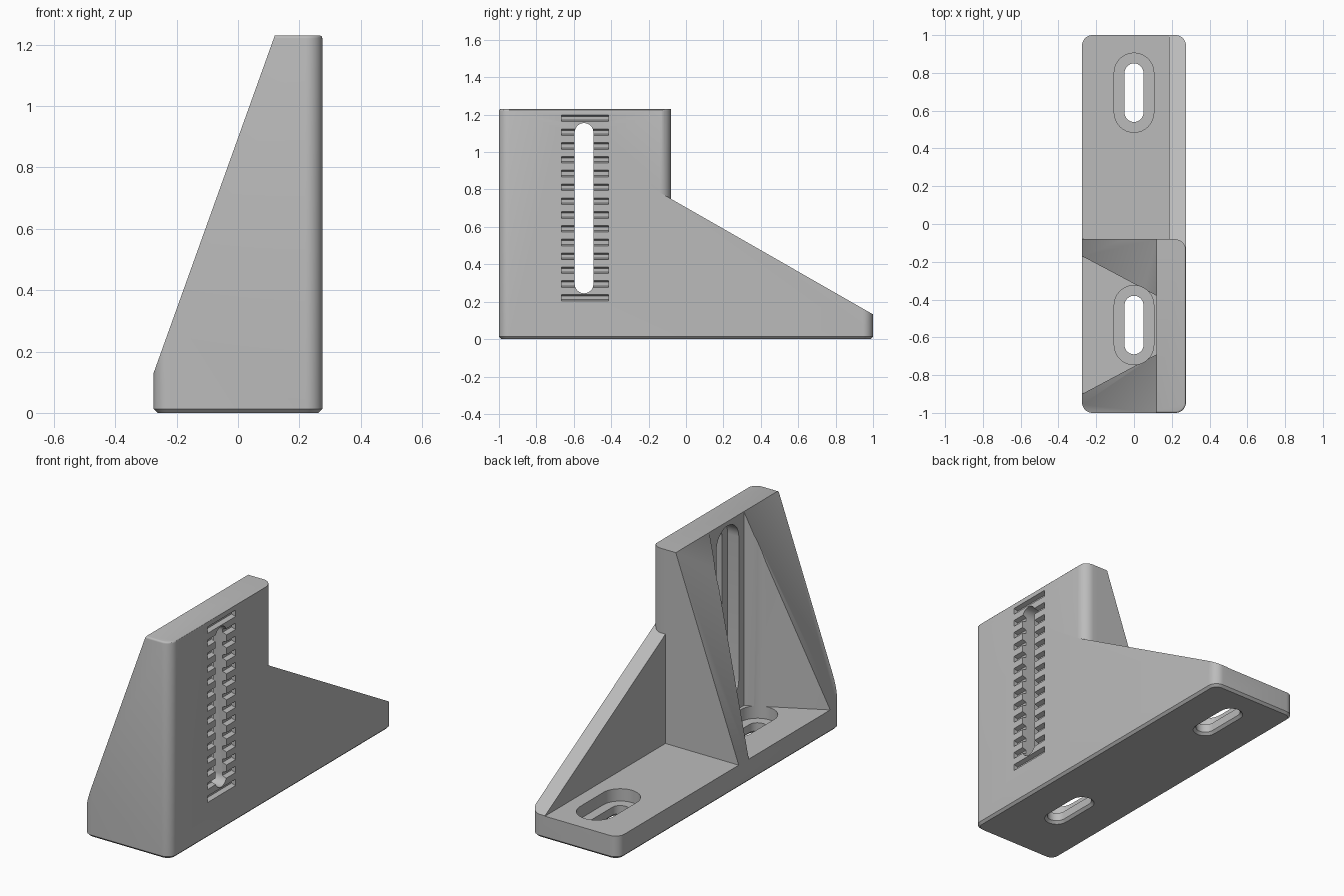
import bpy, bmesh
from math import cos, sin, pi, radians

if "Cube" in bpy.data.objects:
    bpy.data.objects.remove(bpy.data.objects["Cube"])

grey = bpy.data.materials.new("light_grey")
grey.use_nodes = True
grey.diffuse_color = (0.5, 0.5, 0.5, 1)
grey.node_tree.nodes["Principled BSDF"].inputs["Base Color"].default_value = (0.5, 0.5, 0.5, 1)

# Points map to the extrusion axis named by the key
ORDER = {"x": lambda a, b, c: (c, a, b),
         "y": lambda a, b, c: (a, c, b),
         "z": lambda a, b, c: (a, b, c)}


def prism(name, points, low, high, axis="z"):
    """Extrude a closed outline between two positions along an axis."""
    bm = bmesh.new()
    ends = [[bm.verts.new(ORDER[axis](a, b, c)) for a, b in points] for c in (low, high)]
    for ring in ends:
        bm.faces.new(ring)
    n = len(points)
    for i in range(n):
        j = (i + 1) % n
        bm.faces.new((ends[0][i], ends[0][j], ends[1][j], ends[1][i]))
    bmesh.ops.recalc_face_normals(bm, faces=bm.faces)
    mesh = bpy.data.meshes.new(name)
    bm.to_mesh(mesh)
    bm.free()
    obj = bpy.data.objects.new(name, mesh)
    bpy.context.collection.objects.link(obj)
    mesh.materials.append(grey)
    return obj


def arc(cx, cy, r, start, steps=8, sweep=pi / 2):
    return [(cx + r * cos(start + sweep * i / steps), cy + r * sin(start + sweep * i / steps))
            for i in range(steps + 1)]


def rect(a0, a1, b0, b1):
    return [(a0, b0), (a1, b0), (a1, b1), (a0, b1)]


def stadium(cx, cy, r, half):
    """Slot outline, long along the second coordinate."""
    return arc(cx, cy + half, r, 0, 16, pi) + arc(cx, cy - half, r, pi, 16, pi)


def bevel_ring(obj, z, width, segments):
    bm = bmesh.new()
    bm.from_mesh(obj.data)
    edges = [e for e in bm.edges if all(abs(v.co.z - z) < 1e-4 for v in e.verts)]
    bmesh.ops.bevel(bm, geom=edges, offset=width, segments=segments, profile=0.5,
                    affect="EDGES")
    bm.to_mesh(obj.data)
    bm.free()


W, TOP, FLOOR, R = 0.275, 1.23, 0.13, 0.055
SLOT_Y, SLOT_R = -0.545, 0.05

# Body: rounded footprint extruded to full height
outline = []
for sx, sy, start in ((1, 1, 0), (-1, 1, pi / 2), (-1, -1, pi), (1, -1, 1.5 * pi)):
    outline += arc(sx * (W - R), sy * (1 - R), R, start)
body = prism("angle_bracket", outline, 0, TOP)
bevel_ring(body, 0, 0.013, 1)
bevel_ring(body, TOP, 0.01, 3)


def carve(cutter):
    cutter.hide_render = True
    mod = body.modifiers.new("carve", "BOOLEAN")
    mod.operation, mod.solver, mod.object = "DIFFERENCE", "EXACT", cutter
    bpy.context.view_layer.objects.active = body
    bpy.ops.object.modifier_apply(modifier=mod.name)
    bpy.data.objects.remove(cutter)


# Sloping edge of the two gussets
slope = (TOP - FLOOR) / (0.12 + W)
carve(prism("gusset_slope", [(x, FLOOR + slope * (x + W)) for x in (-0.5, 0.2)] + [(-0.5, 1.6)],
            -1.2, 1.2, "y"))

# Open space above the rear foot
carve(prism("rear_space", rect(-0.6, 0.185, -0.08, 1.3), FLOOR, 1.6))

# Sloping rear wall with a rounded upright end
plan = [(-0.6, -0.08)] + arc(W - 0.06, -0.14, 0.06, 0)[::-1] + [(0.6, -0.14), (0.6, 1.3), (-0.6, 1.3)]
wedge = prism("rear_wall_slope", plan, 0, 1.6)
for v in wedge.data.vertices:
    if v.co.z < 0.5:
        v.co.z = 0.75 - 0.572 * (v.co.y + 0.08)
carve(wedge)

# Tapered pocket between the gussets
taper = 0.21 / 0.395
pocket = [(0.12, -0.38), (-0.3, -0.38 + 0.42 * taper), (-0.3, -0.69 - 0.42 * taper), (0.12, -0.69)]
carve(prism("pocket", pocket, FLOOR, 1.6))

# Foot slots: through hole, counterbore and chamfered underside
for y in (0.695, -0.535):
    carve(prism("foot_slot", stadium(0, y, SLOT_R, 0.105), -0.1, 0.1))
    carve(prism("foot_counterbore", stadium(0, y, 0.105, 0.105), 0.06, 1.6))
    flare = prism("foot_slot_chamfer", stadium(0, y, SLOT_R, 0.105), -0.02, 0.014)
    for v in flare.data.vertices:
        if v.co.z < 0:
            side = 1 if v.co.y > y else -1
            centre = y + side * 0.105
            v.co.x *= 1.7
            v.co.y = centre + (v.co.y - centre) * 1.7
    carve(flare)

# Upright slot in the wall, with a counterbore on the inner side
carve(prism("wall_slot", stadium(SLOT_Y, 0.7, SLOT_R, 0.405), 0.1, 0.4, "x"))
carve(prism("wall_counterbore", stadium(SLOT_Y, 0.7, 0.1, 0.405), 0.0, 0.19, "x"))

# Ladder of grip grooves beside the slot
for i in range(14):
    z = 0.221 + i * 0.0738
    groove = [(W + 0.02, z - 0.018), (W + 0.02, z + 0.018), (W, z + 0.018),
              (W - 0.025, z + 0.01), (W - 0.025, z - 0.01), (W, z - 0.018)]
    carve(prism("grip_groove", groove, -0.665, -0.415, "y"))

# Smooth rounded corners, crisp flat faces
bpy.ops.object.select_all(action="DESELECT")
body.select_set(True)
bpy.context.view_layer.objects.active = body
bpy.ops.object.shade_smooth_by_angle(angle=radians(30))
